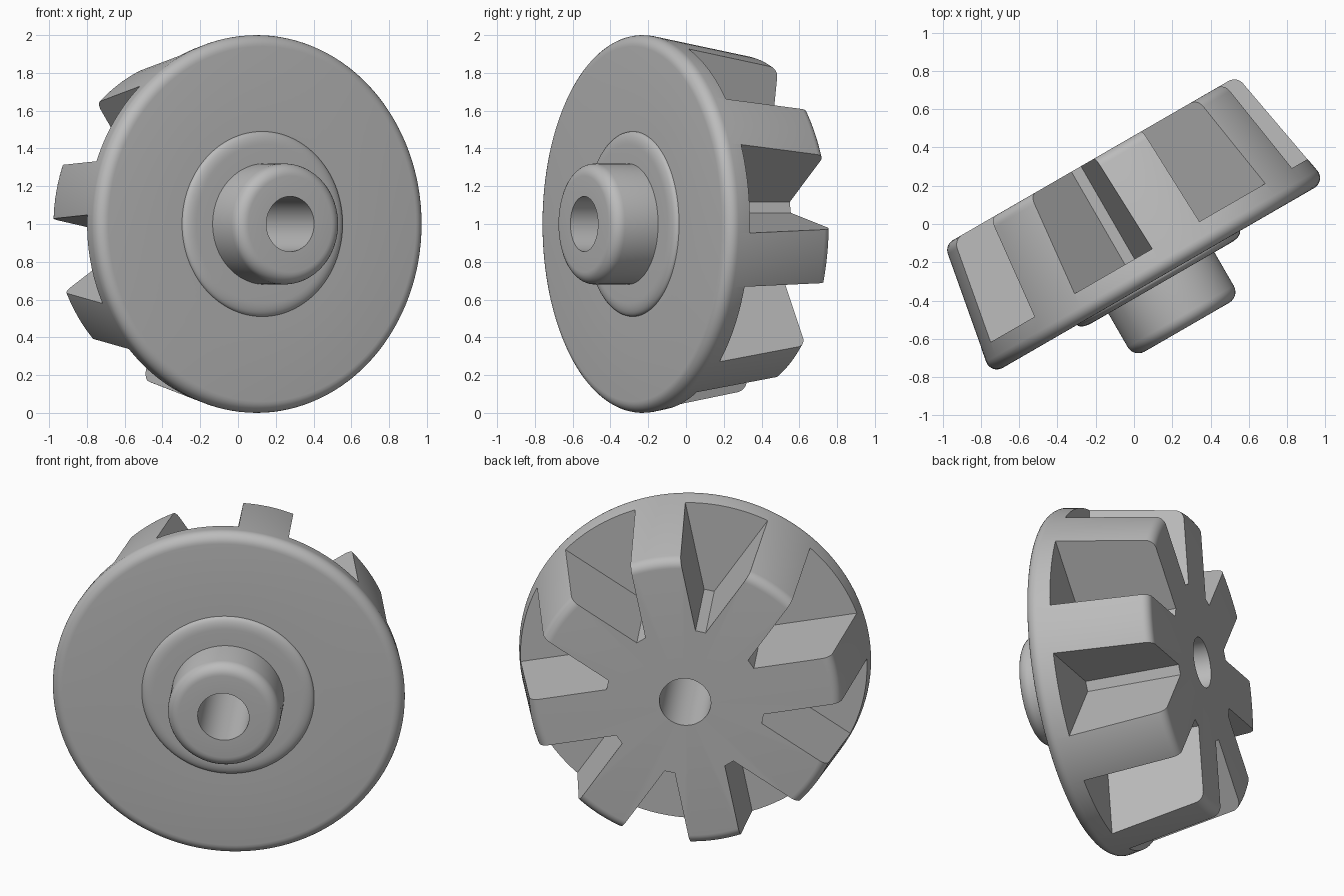
import bpy, bmesh, math
from mathutils import Matrix, Vector

if "Cube" in bpy.data.objects:
    bpy.data.objects.remove(bpy.data.objects["Cube"], do_unlink=True)

# Main dimensions; depth is measured along the axis, positive towards the front
BACK, FLOOR, DISC, COLLAR, TIP = -0.40, 0.16, 0.308, 0.338, 0.605
BORE, SHAFT, COLLAR_R = 0.146, 0.32, 0.49
VANES, VANE_WIDTH, HUB = 8, 0.29, 0.45
TILT = math.radians(30)


def arc(r, d, size_r, size_d, start, end, steps=7):
    """Rounded corner in the profile, as (radius, depth) points."""
    points = []
    for i in range(steps + 1):
        t = math.radians(start + (end - start) * i / steps)
        points.append((r + size_r * math.cos(t), d + size_d * math.sin(t)))
    return points


def make_object(name, bm):
    bmesh.ops.recalc_face_normals(bm, faces=bm.faces)
    mesh = bpy.data.meshes.new(name)
    bm.to_mesh(mesh)
    bm.free()
    obj = bpy.data.objects.new(name, mesh)
    bpy.context.collection.objects.link(obj)
    return obj


def lathe(name, profile, steps=128):
    """Turn a closed profile around the y axis."""
    bm = bmesh.new()
    verts = [bm.verts.new((r, -d, 0)) for r, d in profile]
    edges = [bm.edges.new((v, verts[i - 1])) for i, v in enumerate(verts)]
    bmesh.ops.spin(bm, geom=verts + edges, cent=(0, 0, 0), axis=(0, 1, 0),
                   angle=math.tau, steps=steps, use_merge=True)
    bmesh.ops.remove_doubles(bm, verts=bm.verts, dist=1e-5)
    return make_object(name, bm)


def pocket_cutter():
    """Wedges between parallel-sided vanes."""
    bm = bmesh.new()
    half = math.pi / VANES
    outer = 1.3
    h_in = HUB * math.tan(half) - VANE_WIDTH / 2 / math.cos(half)
    h_out = outer * math.tan(half) - VANE_WIDTH / 2 / math.cos(half)
    outline = [(HUB, -h_in), (outer, -h_out), (outer, h_out), (HUB, h_in)]
    for k in range(VANES):
        # Vanes sit a quarter step off the horizontal
        turn = Matrix.Rotation(-(half / 2 + 2 * half * k), 3, 'Y')
        face = bm.faces.new([bm.verts.new(turn @ Vector((x, -FLOOR, z)))
                             for x, z in outline])
        grown = bmesh.ops.extrude_face_region(bm, geom=[face])["geom"]
        bmesh.ops.translate(bm, vec=(0, 0.8, 0),
                            verts=[g for g in grown if isinstance(g, bmesh.types.BMVert)])
    return make_object("pocket_cutter", bm)


# Whole turned body: bore, shaft, collar, disc and tapering vane block
profile = [(BORE, BACK), (BORE, TIP)]
profile += arc(SHAFT - 0.065, TIP - 0.065, 0.065, 0.065, 90, 0)
profile += [(SHAFT, COLLAR)]
profile += arc(COLLAR_R - 0.07, DISC, 0.07, COLLAR - DISC, 90, 0)
profile += arc(0.94, DISC - 0.06, 0.06, 0.06, 90, -10)
profile += arc(0.832, BACK + 0.06, 0.06, 0.06, -10, -90)
impeller = lathe("impeller", profile)

# Cut the pockets that leave the vanes standing
cutter = pocket_cutter()
cutter.hide_render = True
cut = impeller.modifiers.new("pockets", 'BOOLEAN')
cut.operation, cut.solver, cut.object = 'DIFFERENCE', 'EXACT', cutter
bpy.ops.object.select_all(action='DESELECT')
bpy.context.view_layer.objects.active = impeller
impeller.select_set(True)
bpy.ops.object.modifier_apply(modifier=cut.name)
bpy.data.objects.remove(cutter, do_unlink=True)
bpy.ops.object.shade_smooth_by_angle(angle=math.radians(30))

# Turn the axis towards the front right and stand it on the ground
impeller.rotation_euler.z = TILT
impeller.location = (-0.026, -0.015, 1)

# Plain grey
grey = bpy.data.materials.new("grey")
grey.use_nodes = True
colour = (0.5, 0.5, 0.5, 1)
grey.diffuse_color = colour
grey.node_tree.nodes["Principled BSDF"].inputs["Base Color"].default_value = colour
impeller.data.materials.clear()
impeller.data.materials.append(grey)
